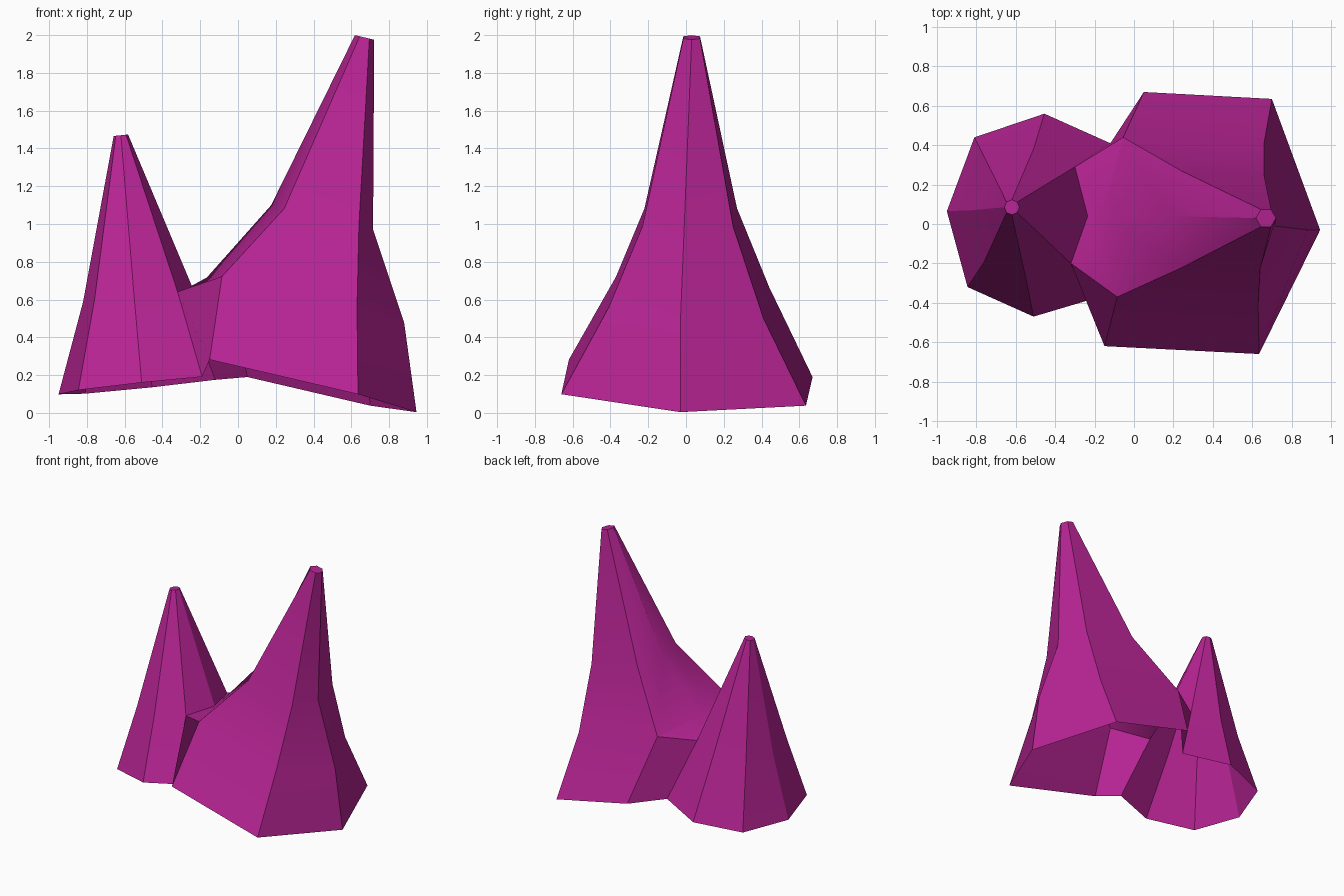
import bpy, bmesh
from math import cos, sin, tau, radians

default_cube = bpy.data.objects.get("Cube")
if default_cube:
    bpy.data.objects.remove(default_cube, do_unlink=True)

magenta = bpy.data.materials.new("magenta_rock")
magenta.use_nodes = True
colour = (0.48, 0.018, 0.30, 1)
magenta.diffuse_color = colour
magenta.node_tree.nodes["Principled BSDF"].inputs["Base Color"].default_value = colour

bm = bmesh.new()


def add_ring(outline, height, slope_x, slope_y=0):
    """Place an outline on a tilted plane and return its vertices."""
    return [bm.verts.new((x, y, height + slope_x * x + slope_y * y)) for x, y in outline]


def circle(cx, cy, radius, count):
    return [(cx + radius * cos(tau * i / count), cy + radius * sin(tau * i / count))
            for i in range(count)]


def add_band(lower, upper, closed=True):
    """Join two rings of equal length with quads."""
    count = len(lower)
    for i in range(count if closed else count - 1):
        j = (i + 1) % count
        bm.faces.new((lower[i], lower[j], upper[j], upper[i]))


# Tall spire: each ring runs counter-clockwise from the +x corner
TALL_SLOPE = -0.235
tall_waist = add_ring([(0.88, -0.03), (0.66, 0.41), (-0.055, 0.44),
                       (-0.165, 0.035), (-0.085, -0.37), (0.63, -0.41)],
                      0.68, TALL_SLOPE, -0.06)
tall_shoulder = add_ring([(0.715, -0.01), (0.66, 0.25), (0.24, 0.27),
                          (0.175, 0.04), (0.245, -0.22), (0.64, -0.23)],
                         1.14, TALL_SLOPE)
tall_tip = add_ring(circle(0.67, 0.03, 0.051, 6), 2.145, TALL_SLOPE)
add_band(tall_waist, tall_shoulder)
add_band(tall_shoulder, tall_tip)
bm.faces.new(tall_tip)

# Tall skirt: open on the side facing the short spire
tall_foot = add_ring([(-0.15, -0.62), (0.635, -0.66), (0.945, -0.03),
                      (0.70, 0.635), (0.05, 0.67)], 0.225, TALL_SLOPE, -0.035)
tall_open_waist = tall_waist[4:] + tall_waist[:3]
add_band(tall_foot, tall_open_waist, closed=False)

# Short spire
SHORT_SLOPE = 0.105
short_waist = add_ring([(-0.235, 0.04), (-0.30, 0.29), (-0.51, 0.38), (-0.74, 0.30),
                        (-0.82, 0.07), (-0.76, -0.19), (-0.55, -0.27), (-0.32, -0.20)],
                       0.675, SHORT_SLOPE)
short_tip = add_ring(circle(-0.62, 0.085, 0.038, 8), 1.535, SHORT_SLOPE)
add_band(short_waist, short_tip)
bm.faces.new(short_tip)

# Short skirt: open on the side facing the tall spire
short_foot = add_ring([(-0.12, 0.41), (-0.455, 0.56), (-0.81, 0.44), (-0.95, 0.065),
                       (-0.845, -0.32), (-0.51, -0.47), (-0.19, -0.375)],
                      0.20, SHORT_SLOPE, -0.03)
add_band(short_foot, short_waist[1:], closed=False)

# Saddle between the spires, with a side wall at front and back
saddle_short = [short_waist[1], short_waist[0], short_waist[-1]]
add_band(saddle_short, tall_waist[2:5], closed=False)
add_band([short_foot[0], tall_foot[-1]], [short_waist[1], tall_waist[2]], closed=False)
add_band([tall_foot[0], short_foot[-1]], [tall_waist[4], short_waist[-1]], closed=False)

bmesh.ops.recalc_face_normals(bm, faces=bm.faces[:])
# Keep the tips facing outward
if sum(f.normal.z for f in bm.faces) < 0:
    bmesh.ops.reverse_faces(bm, faces=bm.faces[:])

mesh = bpy.data.meshes.new("twin_rock_spires")
bm.to_mesh(mesh)
bm.free()
mesh.materials.append(magenta)
spires = bpy.data.objects.new("twin_rock_spires", mesh)
bpy.context.collection.objects.link(spires)

bpy.ops.object.select_all(action="DESELECT")
spires.select_set(True)
bpy.context.view_layer.objects.active = spires
bpy.ops.object.shade_smooth_by_angle(angle=radians(30))
